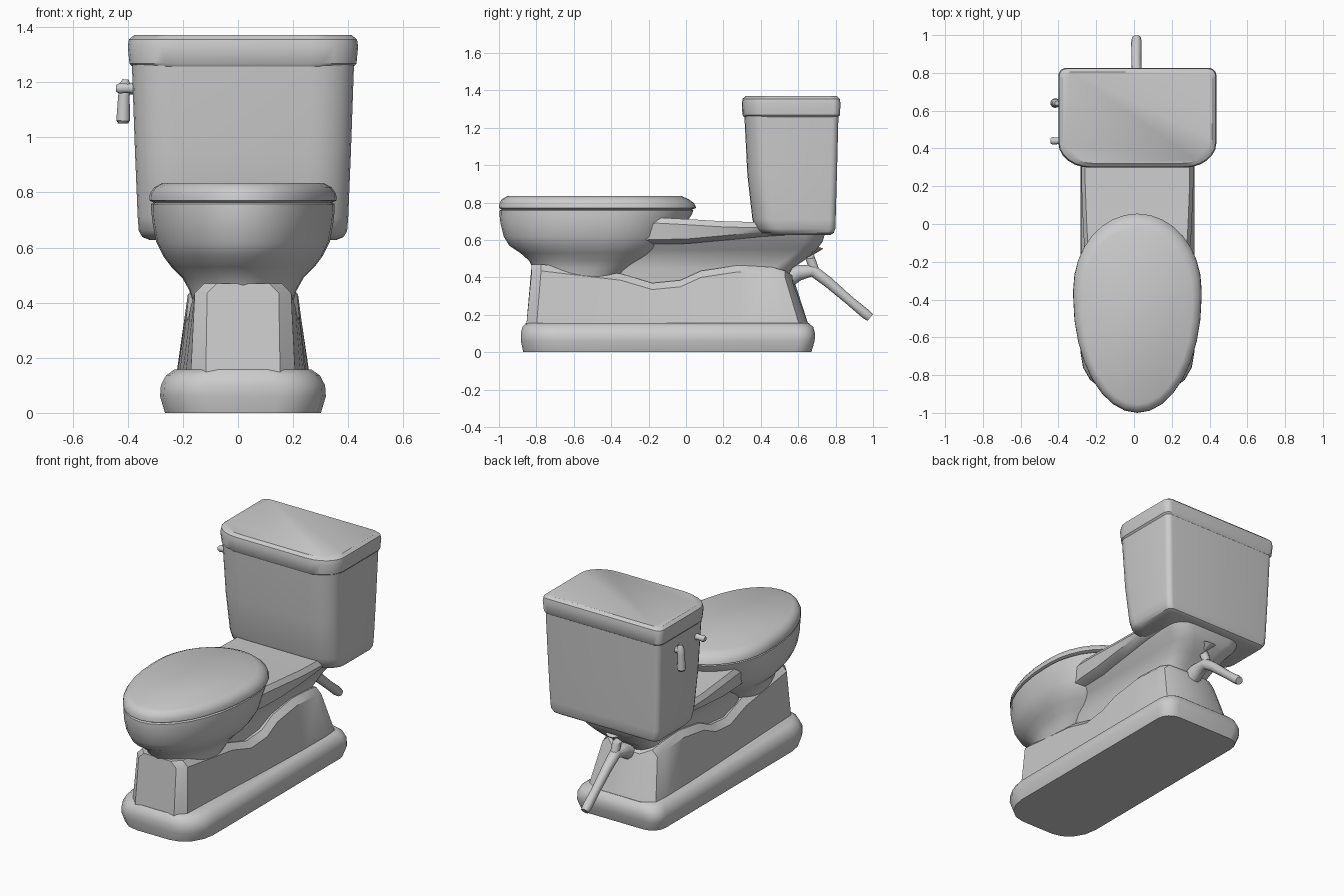
import bpy, bmesh, math
from mathutils import Vector

CX = 0.018  # body centre line (the handle shifts the overall centre)

ceramic = bpy.data.materials.new("light_grey_ceramic")
ceramic.diffuse_color = (0.6, 0.6, 0.6, 1)


def loft(name, rings, angle=35):
    """Skin closed rings of equal length and cap both ends."""
    bm = bmesh.new()
    rows = [[bm.verts.new(p) for p in r] for r in rings]
    n = len(rows[0])
    for a, b in zip(rows, rows[1:]):
        for i in range(n):
            j = (i + 1) % n
            bm.faces.new((a[i], a[j], b[j], b[i]))
    bm.faces.new(rows[0])
    bm.faces.new(rows[-1])
    bmesh.ops.remove_doubles(bm, verts=bm.verts, dist=0.0005)
    bmesh.ops.recalc_face_normals(bm, faces=bm.faces)
    me = bpy.data.meshes.new(name)
    bm.to_mesh(me)
    bm.free()
    me.materials.append(ceramic)
    ob = bpy.data.objects.new(name, me)
    bpy.context.collection.objects.link(ob)
    bpy.ops.object.select_all(action='DESELECT')
    ob.select_set(True)
    bpy.context.view_layer.objects.active = ob
    bpy.ops.object.shade_smooth_by_angle(angle=math.radians(angle))
    return ob


def plan(z, hw, y0, y1, front, back, n=6):
    """Horizontal rounded rectangle; front/back are (rx, ry) corner radii."""
    pts = []
    corners = [(1, y1, -1, back, 0), (-1, y1, -1, back, 90),
               (-1, y0, 1, front, 180), (1, y0, 1, front, 270)]
    for sx, y, sy, (rx, ry), a0 in corners:
        rx = min(rx, hw)
        for k in range(n + 1):
            a = math.radians(a0 + 90 * k / n)
            pts.append((CX + sx * (hw - rx) + rx * math.cos(a),
                        y + sy * ry + ry * math.sin(a), z))
    return pts


def oval(z, hw, y0, y1):
    """Egg outline with a longer nose."""
    length = y1 - y0
    return plan(z, hw, y0, y1, (hw, length * 0.58), (hw, length * 0.38), 8)


def tube(name, pts, radii, sides=10):
    pts = [Vector(p) for p in pts]
    rings = []
    for i, (p, r) in enumerate(zip(pts, radii)):
        d = pts[min(i + 1, len(pts) - 1)] - pts[max(i - 1, 0)]
        q = d.to_track_quat('Z', 'Y')
        rings.append([p + q @ Vector((r * math.cos(t), r * math.sin(t), 0))
                      for t in (2 * math.pi * k / sides for k in range(sides))])
    return loft(name, rings, 50)


# Foot plinth
F, B = (0.17, 0.2), (0.09, 0.09)
loft("base_plinth", [plan(z, hw, y0, y1, F, B, 4) for z, hw, y0, y1 in [
    (0, 0.283, -0.87, 0.67), (0.06, 0.301, -0.883, 0.688),
    (0.10, 0.298, -0.883, 0.69), (0.135, 0.28, -0.875, 0.68),
    (0.157, 0.25, -0.855, 0.655)]])

# Pedestal with wavy shoulder: y bottom, y top, half width bottom, top, top z
rings = []
for yb, yt, hb, ht, zt in [
        (-0.855, -0.825, 0.135, 0.13, 0.47), (-0.80, -0.775, 0.19, 0.175, 0.47),
        (-0.35, -0.35, 0.21, 0.19, 0.42), (-0.18, -0.18, 0.22, 0.2, 0.37),
        (-0.03, -0.03, 0.227, 0.205, 0.385), (0.08, 0.08, 0.232, 0.2, 0.435),
        (0.30, 0.28, 0.24, 0.2, 0.465), (0.52, 0.46, 0.243, 0.2, 0.455),
        (0.61, 0.53, 0.235, 0.19, 0.435), (0.66, 0.57, 0.16, 0.13, 0.41)]:
    half = [(hb, yb, 0.13), (ht, yt, zt - 0.035), (ht - 0.035, yt, zt)]
    rings.append([(CX + x, y, z) for x, y, z in half] +
                 [(CX - x, y, z) for x, y, z in reversed(half)])
loft("pedestal", rings)

# Trapway neck between pedestal and deck
loft("trapway_neck", [plan(z, hw, -0.4, y1, (0.1, 0.1), (0.1, 0.1), 4)
                      for z, hw, y1 in [
    (0.37, 0.15, 0.52), (0.45, 0.155, 0.57), (0.50, 0.165, 0.645),
    (0.55, 0.19, 0.70), (0.59, 0.225, 0.73), (0.64, 0.25, 0.745)]])

# Deck carrying the tank: y, half width, bottom z, top z
rings = []
for y, hw, zb, zt in [
        (-0.40, 0.24, 0.57, 0.71), (-0.15, 0.28, 0.578, 0.72),
        (0.0, 0.288, 0.58, 0.712), (0.2, 0.296, 0.598, 0.7),
        (0.4, 0.298, 0.617, 0.695), (0.6, 0.295, 0.625, 0.69),
        (0.74, 0.26, 0.63, 0.69)]:
    half = [(hw - 0.06, zb), (hw - 0.01, zb + 0.025), (hw, zt - 0.03),
            (hw - 0.02, zt)]
    rings.append([(CX + x, y, z) for x, z in half] +
                 [(CX - x, y, z) for x, z in reversed(half)])
loft("deck", rings)

# Bowl
loft("bowl", [oval(*r) for r in [
    (0.40, 0.18, -0.80, -0.32), (0.445, 0.195, -0.815, -0.25),
    (0.49, 0.22, -0.84, -0.18), (0.53, 0.26, -0.885, -0.12),
    (0.57, 0.29, -0.945, -0.07), (0.62, 0.315, -0.975, -0.03),
    (0.69, 0.328, -0.992, 0.0), (0.735, 0.333, -0.997, 0.03),
    (0.758, 0.333, -0.997, 0.04), (0.765, 0.322, -0.985, 0.03)]])

# Closed seat lid
loft("seat_lid", [oval(*r) for r in [
    (0.764, 0.325, -0.987, 0.035), (0.771, 0.34, -1.0, 0.055),
    (0.795, 0.338, -0.998, 0.045), (0.818, 0.322, -0.985, 0.015),
    (0.835, 0.292, -0.955, -0.025)]])

# Cistern tank
TF, TB = (0.15, 0.11), (0.035, 0.035)
loft("tank", [plan(z, hw, y0, y1, TF, TB) for z, hw, y0, y1 in [
    (0.628, 0.34, 0.43, 0.775), (0.638, 0.365, 0.395, 0.79),
    (0.66, 0.378, 0.372, 0.798), (0.71, 0.382, 0.355, 0.80),
    (0.95, 0.392, 0.328, 0.807), (1.265, 0.403, 0.312, 0.815)]])

# Tank lid
LF, LB = (0.17, 0.13), (0.04, 0.04)
loft("tank_lid", [plan(z, hw, y0, y1, LF, LB) for z, hw, y0, y1 in [
    (1.257, 0.402, 0.31, 0.815), (1.268, 0.412, 0.302, 0.823),
    (1.33, 0.418, 0.298, 0.826), (1.355, 0.414, 0.303, 0.822),
    (1.371, 0.395, 0.32, 0.805)]])

# Flush lever, its pivot and the small side knob
tube("flush_lever", [(-0.408, 0.64, 1.21), (-0.41, 0.64, 1.19),
                     (-0.414, 0.64, 1.15), (-0.417, 0.64, 1.06),
                     (-0.417, 0.64, 1.05)],
     [0.012, 0.022, 0.022, 0.026, 0.02])
tube("lever_pivot", [(-0.36, 0.64, 1.175), (-0.42, 0.64, 1.175)], [0.02, 0.02])
tube("side_knob", [(-0.36, 0.44, 1.178), (-0.40, 0.44, 1.178),
                   (-0.43, 0.44, 1.178), (-0.442, 0.44, 1.178)],
     [0.024, 0.017, 0.02, 0.013])

# Waste pipe at the back, with a brace up to the neck
PX = 0.013
tube("waste_pipe", [(PX, 0.50, 0.37), (PX, 0.60, 0.425), (PX, 0.68, 0.435),
                    (PX, 0.76, 0.375), (PX, 0.87, 0.28), (PX, 0.96, 0.205),
                    (PX, 0.985, 0.185)],
     [0.06, 0.045, 0.034, 0.03, 0.026, 0.028, 0.024])
tube("pipe_brace", [(PX, 0.69, 0.57), (PX, 0.665, 0.50), (PX, 0.69, 0.43)],
     [0.05, 0.028, 0.026])
